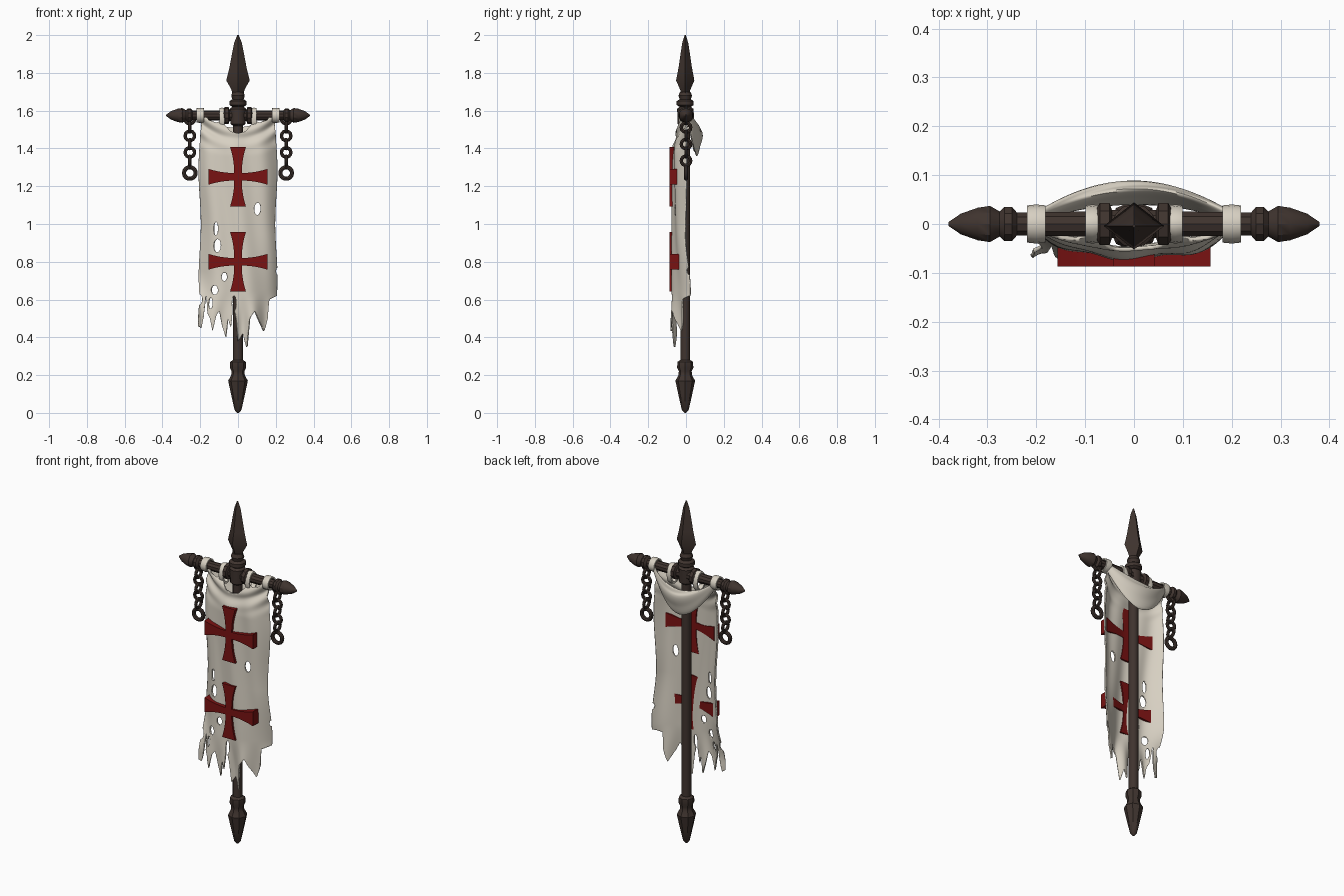
import bpy
import bmesh
from math import sin, cos, pi, hypot
from mathutils import Matrix, Vector

default_cube = bpy.data.objects.get("Cube")
if default_cube:
    bpy.data.objects.remove(default_cube, do_unlink=True)


def make_material(name, red, green, blue):
    material = bpy.data.materials.new(name)
    material.use_nodes = True
    color = (red, green, blue, 1)
    material.diffuse_color = color
    shader = material.node_tree.nodes["Principled BSDF"]
    shader.inputs["Base Color"].default_value = color
    shader.inputs["Roughness"].default_value = 0.8
    return material


IRON = make_material("dark brown iron", 0.05, 0.034, 0.028)
LINEN = make_material("bone linen", 0.68, 0.63, 0.54)
RED = make_material("deep red", 0.19, 0.006, 0.006)


def finish(mesh_builder, name, material, angle=0.6):
    """Turn a bmesh into a named, shaded object."""
    bmesh.ops.recalc_face_normals(mesh_builder, faces=mesh_builder.faces)
    mesh = bpy.data.meshes.new(name)
    mesh_builder.to_mesh(mesh)
    mesh_builder.free()
    mesh.materials.append(material)
    thing = bpy.data.objects.new(name, mesh)
    bpy.context.collection.objects.link(thing)
    bpy.ops.object.select_all(action="DESELECT")
    thing.select_set(True)
    bpy.context.view_layer.objects.active = thing
    bpy.ops.object.shade_smooth_by_angle(angle=angle)
    return thing


def skin(builder, rings, wrap_rings=False, wrap_points=True):
    """Join rows of vertices with quads."""
    rows = len(rings) if wrap_rings else len(rings) - 1
    columns = len(rings[0]) if wrap_points else len(rings[0]) - 1
    for i in range(rows):
        first, second = rings[i], rings[(i + 1) % len(rings)]
        for j in range(columns):
            k = (j + 1) % len(first)
            builder.faces.new((first[j], first[k], second[k], second[j]))


def lathe(name, profile, material, sides=8, matrix=Matrix(), closed=False, turn=0.0):
    """Spin (radius, height) points around z, then place the result."""
    builder = bmesh.new()
    rings = []
    for radius, height in profile:
        angles = [turn + 2 * pi * j / sides for j in range(sides)]
        rings.append([builder.verts.new(matrix @ Vector((radius * cos(a), radius * sin(a), height)))
                      for a in angles])
    skin(builder, rings, wrap_rings=closed)
    if not closed:
        builder.faces.new(rings[0])
        builder.faces.new(rings[-1])
    return finish(builder, name, material)


def interpolate(points, x):
    for (xa, va), (xb, vb) in zip(points, points[1:]):
        if x <= xb:
            return va + (vb - va) * max(0, x - xa) / (xb - xa)
    return points[-1][1]


def ease(value):
    value = min(1, max(0, value))
    return value * value * (3 - 2 * value)


# Pole with collars, spearhead and foot spike
POLE_Y = -0.004
BAR_Z = 1.575
pole_place = Matrix.Translation((0, POLE_Y, 0))
lathe("pole", [(0.026, 0.2), (0.026, 1.52), (0.04, 1.53), (0.043, 1.61), (0.03, 1.62), (0.045, 1.63),
               (0.045, 1.65), (0.03, 1.66), (0.036, 1.68), (0.028, 1.7)], IRON, 12, pole_place)
flatten = pole_place @ Matrix.Diagonal((1, 0.78, 1, 1))
lathe("spearhead", [(0.026, 1.67), (0.034, 1.71), (0.062, 1.76), (0.045, 1.83), (0.032, 1.9),
                    (0.02, 1.96), (0.004, 2)], IRON, 4, flatten)
lathe("foot_spike", [(0.004, 0), (0.018, 0.015), (0.035, 0.09), (0.052, 0.17), (0.036, 0.2),
                     (0.034, 0.22), (0.043, 0.24), (0.041, 0.27), (0.027, 0.28)], IRON, 8, pole_place)

# Crossbar, built as two mirrored halves with pointed finials
half_bar = [(0.03, 0), (0.03, 0.045), (0.045, 0.05), (0.045, 0.07), (0.027, 0.08), (0.025, 0.24),
            (0.037, 0.25), (0.037, 0.265), (0.027, 0.275), (0.039, 0.295), (0.035, 0.32),
            (0.022, 0.355), (0.004, 0.38)]
for side, label in ((1, "left"), (-1, "right")):
    along_x = Matrix.Translation((0, 0, BAR_Z)) @ Matrix.Rotation(side * pi / 2, 4, "Y")
    lathe(label + "_crossbar", half_bar, IRON, 10, along_x)

    # Cloth loops hung over the bar
    for spot, drop, width in ((0.2, 1.0, 0.019), (0.085, 1.5, 0.014)):
        place = Matrix.Translation((side * spot, 0, BAR_Z + 0.038 * (1 - drop)))
        place = place @ Matrix.Diagonal((1, 1, drop, 1)) @ Matrix.Rotation(pi / 2, 4, "Y")
        lathe(label + "_cloth_loop", [(0.03, -width), (0.038, -width), (0.04, 0), (0.038, width),
                                      (0.03, width)], LINEN, 16, place, closed=True)

    # Hanging chain with an end ring
    links = [(BAR_Z - 0.02 - 0.044 * n, 0.025, 0.009, n % 2) for n in range(6)]
    links.append((1.27, 0.031, 0.011, 0))
    for height, major, minor, crosswise in links:
        section = [(major + minor * cos(a), minor * sin(a))
                   for a in [pi * n / 4 for n in range(8)]]
        place = Matrix.Translation((side * 0.255, 0, height))
        place = place @ Matrix.Rotation(pi / 2 * crosswise, 4, "Z") @ Matrix.Rotation(pi / 2, 4, "X")
        lathe(label + "_chain_link", section, IRON, 14, place, closed=True)

# Front banner: ragged hem, torn holes, draped folds
HEM = [(-0.2, 0.46), (-0.185, 0.45), (-0.175, 0.5), (-0.165, 0.64), (-0.155, 0.53), (-0.14, 0.5),
       (-0.128, 0.43), (-0.11, 0.52), (-0.095, 0.54), (-0.08, 0.46), (-0.06, 0.4), (-0.05, 0.5),
       (-0.035, 0.45), (-0.025, 0.57), (-0.01, 0.5), (0, 0.38), (0.025, 0.42), (0.045, 0.34),
       (0.06, 0.5), (0.085, 0.54), (0.1, 0.5), (0.13, 0.43), (0.15, 0.5), (0.16, 0.6), (0.2, 0.62)]
TOP = [(0, 1.48), (0.04, 1.49), (0.07, 1.52), (0.085, 1.545), (0.12, 1.535), (0.16, 1.55),
       (0.185, 1.59), (0.2, 1.59)]
HOLES = [(0.105, 1.08, 0.017, 0.033), (-0.12, 0.975, 0.011, 0.036), (-0.11, 0.885, 0.018, 0.035),
         (-0.12, 0.65, 0.017, 0.025), (-0.07, 0.72, 0.014, 0.022), (-0.14, 0.58, 0.01, 0.03),
         (-0.02, 0.58, 0.01, 0.04), (-0.205, 0.6, 0.02, 0.03), (0.205, 0.75, 0.012, 0.02)]


def drape(x, z):
    """Shape of the cloth: how far forward or back it lies."""
    edge = abs(x) / 0.2
    upper = ease((z - 1.36) / 0.2)
    y = -0.067 + 0.066 * edge ** 3
    y += 0.006 * sin(42 * x + 4 * z) * (1 - upper)
    y += upper * (0.035 * (1 - edge ** 3) + 0.011 * sin(75 * (z - 2.2 * x * x)))
    if x > 0:
        y += 0.03 * edge ** 3 * ease((0.95 - z) / 0.3)
    else:
        y -= 0.07 * edge ** 3 * ease((0.75 - z) / 0.25)
    return y + 0.012 * sin(60 * x) * ease((0.65 - z) / 0.2)


builder = bmesh.new()
COLUMNS, ROWS = 112, 180
grid = []
for i in range(ROWS + 1):
    row = []
    for j in range(COLUMNS + 1):
        x = -0.2 + 0.4 * j / COLUMNS
        z = 1.6 - 1.27 * i / ROWS
        z = min(max(z, interpolate(HEM, x)), interpolate(TOP, abs(x)))
        row.append(builder.verts.new((x, 0, z)))
    grid.append(row)
skin(builder, grid, wrap_points=False)
bmesh.ops.remove_doubles(builder, verts=builder.verts, dist=0.0001)
torn = set()
for vert in builder.verts:
    for hx, hz, rx, rz in HOLES:
        dx, dz = vert.co.x - hx, vert.co.z - hz
        reach = hypot(dx / rx, dz / rz)
        if reach < 0.7:
            torn.add(vert)
        elif reach < 1:
            vert.co.x, vert.co.z = hx + dx / reach, hz + dz / reach
bmesh.ops.delete(builder, geom=list(torn), context="VERTS")
for vert in builder.verts:
    x, z = vert.co.x, vert.co.z
    vert.co.y = drape(x, z)
    vert.co.x += x * (0.03 * sin(11 * z) + 0.08 * ease((0.65 - z) / 0.2))
banner = finish(builder, "banner_cloth", LINEN, 1.0)
thickness = banner.modifiers.new("thickness", "SOLIDIFY")
thickness.thickness = 0.008
thickness.offset = 0

# Rear swag: a pleated roll of cloth sagging behind the pole
builder = bmesh.new()
rings = []
for i in range(41):
    u = -1 + i / 20
    sag = 1 - u * u
    ring = []
    for j in range(32):
        a = 2 * pi * j / 32
        pleat = 1 + 0.14 * sin(4 * a + 2 * u) * sag
        tall, deep = (0.016 + 0.055 * sag) * pleat, (0.01 + 0.009 * sag) * pleat
        z = 1.575 - 0.14 * sag + tall * sin(a)
        y = 0.012 + 0.052 * sag + deep * cos(a) + 0.16 * tall * sin(a)
        ring.append(builder.verts.new((0.205 * u, y, z)))
    rings.append(ring)
skin(builder, rings)
builder.faces.new(rings[0])
builder.faces.new(rings[-1])
finish(builder, "rear_swag", LINEN, 1.0)

# Flared red crosses, deeper towards the side arms
for label, center in (("upper", 1.25), ("lower", 0.8)):
    builder = bmesh.new()
    for quarter in range(4):
        spin = Matrix.Rotation(quarter * pi / 2, 4, "Y")
        rings = []
        for n in range(7):
            t = n / 6
            out, wide = 0.02 + 0.137 * t, 0.02 + 0.022 * t * t
            rings.append([builder.verts.new(spin @ Vector((s * wide, 0, out))) for s in (-1, 1)])
        skin(builder, rings, wrap_points=False)
    bmesh.ops.remove_doubles(builder, verts=builder.verts, dist=0.0001)
    bmesh.ops.holes_fill(builder, edges=builder.edges, sides=4)
    front = list(builder.verts)
    solid = bmesh.ops.extrude_face_region(builder, geom=list(builder.faces))
    for vert in front:
        vert.co.y = -0.087
    for vert in [item for item in solid["geom"] if isinstance(item, bmesh.types.BMVert)]:
        vert.co.y = -0.066 + 0.03 * abs(vert.co.x) / 0.157
    for vert in builder.verts:
        vert.co.z += center
    finish(builder, label + "_cross", RED, 0.5)
